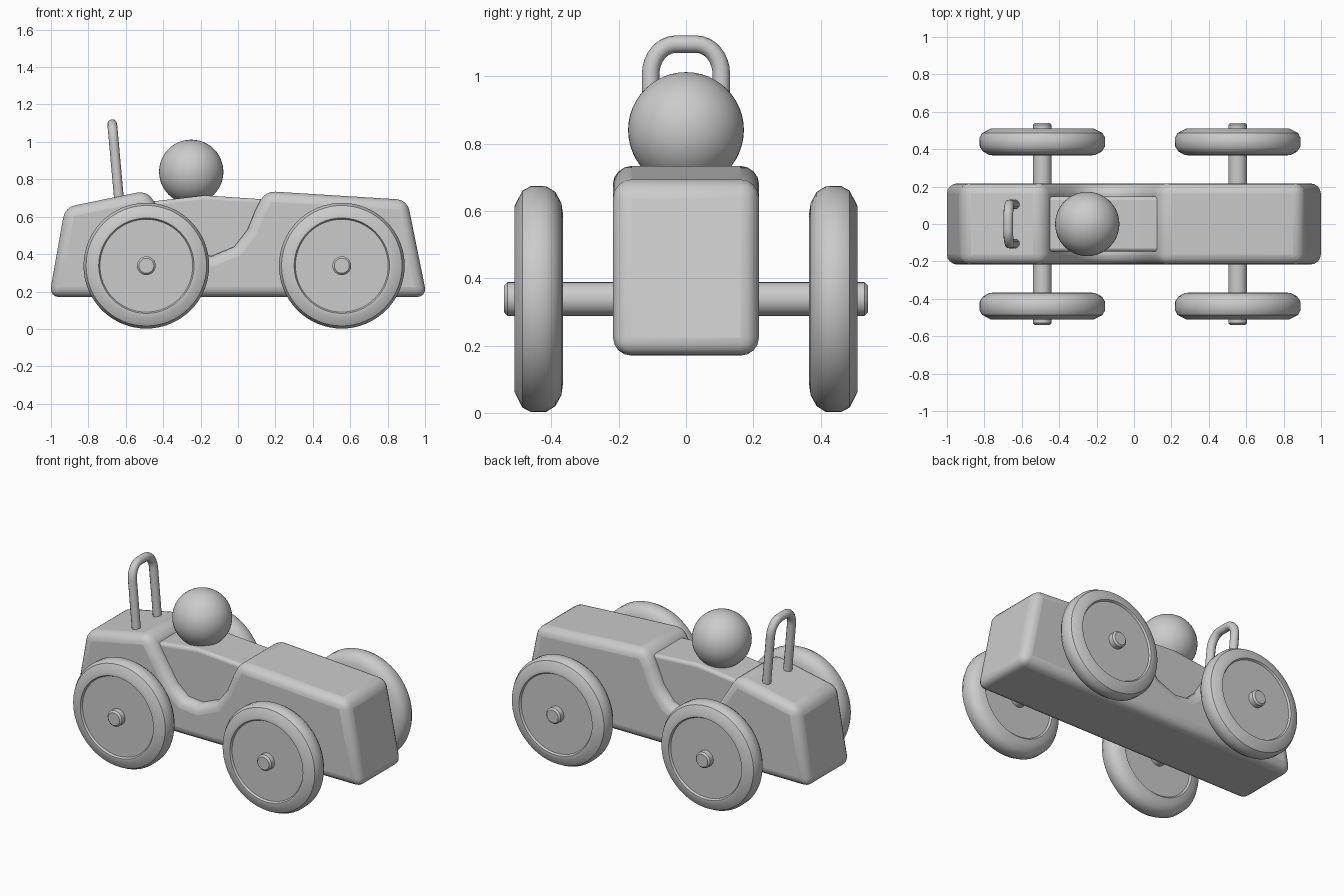
import bpy, bmesh, math
from mathutils import Matrix

if "Cube" in bpy.data.objects:
    bpy.data.objects.remove(bpy.data.objects["Cube"])


def finish(bm, name, angle=40):
    bmesh.ops.recalc_face_normals(bm, faces=bm.faces)
    mesh = bpy.data.meshes.new(name)
    bm.to_mesh(mesh)
    bm.free()
    ob = bpy.data.objects.new(name, mesh)
    bpy.context.collection.objects.link(ob)
    bpy.ops.object.select_all(action='DESELECT')
    ob.select_set(True)
    bpy.context.view_layer.objects.active = ob
    bpy.ops.object.shade_smooth_by_angle(angle=math.radians(angle))
    return ob


def slab(name, outline, half_width, bevel):
    """Side outline (x, z) extruded across y, with rounded edges."""
    bm = bmesh.new()
    face = bm.faces.new([bm.verts.new((x, -half_width, z)) for x, z in outline])
    ext = bmesh.ops.extrude_face_region(bm, geom=[face])
    new = [v for v in ext['geom'] if isinstance(v, bmesh.types.BMVert)]
    bmesh.ops.translate(bm, verts=new, vec=(0, 2 * half_width, 0))
    ob = finish(bm, name)
    mod = ob.modifiers.new("round", 'BEVEL')
    mod.width = bevel
    mod.segments = 4
    mod.limit_method = 'ANGLE'
    mod.angle_limit = math.radians(42)
    mod.use_clamp_overlap = False
    return ob


def lathe(name, profile, x, z, side, steps=64):
    """Profile (radius, distance from centre line) spun about a y axis."""
    bm = bmesh.new()
    verts = [bm.verts.new((r, y, 0)) for r, y in profile]
    edges = [bm.edges.new(p) for p in zip(verts, verts[1:])]
    bmesh.ops.spin(bm, geom=verts + edges, cent=(0, 0, 0), axis=(0, 1, 0),
                   angle=2 * math.pi, steps=steps)
    bmesh.ops.remove_doubles(bm, verts=bm.verts, dist=0.0005)
    bm.transform(Matrix.Translation((x, 0, z)) @ Matrix.Diagonal((1, side, 1, 1)))
    return finish(bm, name, 32)


# Car body with a scooped notch for the cockpit
slab("body", [(-1.01, 0.17), (1.01, 0.17), (0.905, 0.69), (0.145, 0.737),
              (0.095, 0.64), (0.05, 0.53), (-0.02, 0.44), (-0.14, 0.39),
              (-0.24, 0.40), (-0.32, 0.47), (-0.40, 0.60),
              (-0.485, 0.74), (-0.925, 0.65)], 0.217, 0.055)

# Narrower cockpit block filling the notch
slab("cockpit", [(-0.60, 0.25), (0.18, 0.25), (0.18, 0.69),
                 (-0.18, 0.714), (-0.60, 0.665)], 0.147, 0.02)

# Driver's round head
bm = bmesh.new()
bmesh.ops.create_uvsphere(bm, u_segments=48, v_segments=24, radius=0.172)
bm.transform(Matrix.Translation((-0.25, 0, 0.84)))
finish(bm, "driver_head")

# Wheels and axles
TYRE = [(0, 0.375), (0.24, 0.375), (0.25, 0.365), (0.285, 0.37), (0.318, 0.388),
        (0.335, 0.415), (0.336, 0.46), (0.322, 0.486), (0.275, 0.51),
        (0.255, 0.51), (0.248, 0.498), (0, 0.498)]
AXLE = [(0.05, 0), (0.05, 0.53), (0.04, 0.54), (0, 0.54)]
for x, end in ((-0.49, "rear"), (0.555, "front")):
    for side, hand in ((-1, "right"), (1, "left")):
        lathe(f"{end}_{hand}_wheel", TYRE, x, 0.338, side)
        lathe(f"{end}_{hand}_axle", AXLE, x, 0.338, side, 32)

# Leaning roll bar made of a bent tube
path = [(-0.105, 0.65)]
for sgn in (-1, 1):
    for i in range(9):
        a = math.pi - i * math.pi / 16 if sgn < 0 else math.pi / 2 - i * math.pi / 16
        path.append((sgn * 0.03 + 0.075 * math.cos(a), 1.005 + 0.09 * math.sin(a)))
path.append((0.105, 0.65))
curve = bpy.data.curves.new("roll_bar", 'CURVE')
curve.dimensions = '3D'
curve.bevel_depth = 0.026
curve.bevel_resolution = 4
curve.use_fill_caps = True
spline = curve.splines.new('POLY')
spline.points.add(len(path) - 1)
for p, (y, z) in zip(spline.points, path):
    p.co = (-0.635 - (z - 0.68) * 0.09, y, z, 1)
bpy.context.collection.objects.link(bpy.data.objects.new("roll_bar", curve))
